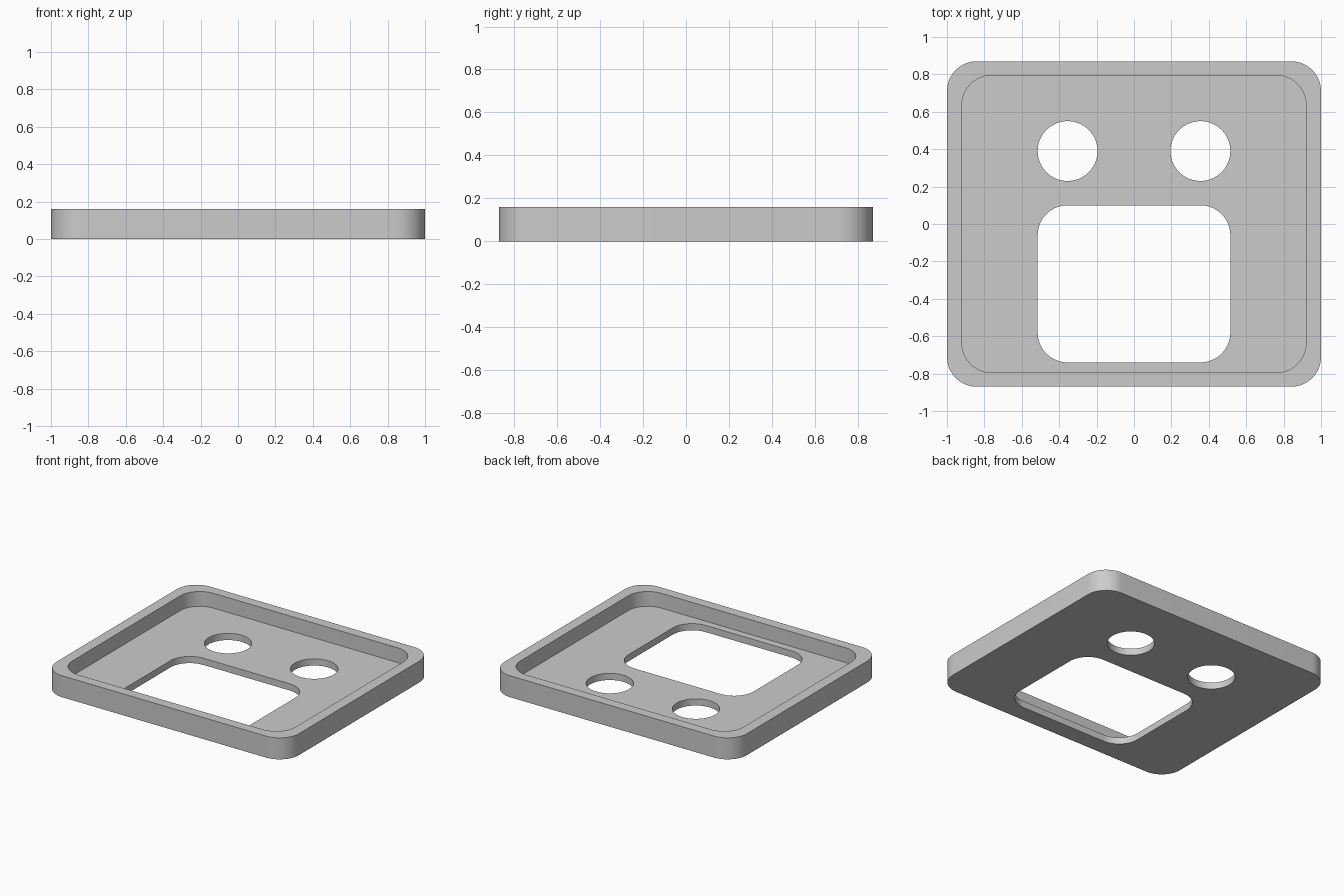
import bpy, bmesh, math

if "Cube" in bpy.data.objects:
    bpy.data.objects.remove(bpy.data.objects["Cube"])

CORNER = 0.16      # corner radius shared by all rounded outlines
HEIGHT = 0.16
FLOOR = 0.05


def rounded_prism(name, x0, x1, y0, y1, z0, z1, r=CORNER, steps=16):
    """Vertical prism with a rounded rectangle outline (a circle if r is half the width)."""
    bm = bmesh.new()
    corners = [(x1 - r, y1 - r), (x0 + r, y1 - r), (x0 + r, y0 + r), (x1 - r, y0 + r)]
    verts = []
    for q, (cx, cy) in enumerate(corners):
        for i in range(steps + 1):
            a = math.pi / 2 * (q + i / steps)
            verts.append(bm.verts.new((cx + r * math.cos(a), cy + r * math.sin(a), z0)))
    bmesh.ops.remove_doubles(bm, verts=verts, dist=1e-5)
    face = bm.faces.new(list(bm.verts))
    top = bmesh.ops.extrude_face_region(bm, geom=[face])["geom"]
    bmesh.ops.translate(bm, vec=(0, 0, z1 - z0),
                        verts=[v for v in top if isinstance(v, bmesh.types.BMVert)])
    bmesh.ops.recalc_face_normals(bm, faces=bm.faces)
    mesh = bpy.data.meshes.new(name)
    bm.to_mesh(mesh)
    bm.free()
    obj = bpy.data.objects.new(name, mesh)
    bpy.context.collection.objects.link(obj)
    return obj


grey = bpy.data.materials.new("grey")
grey.diffuse_color = (0.6, 0.6, 0.6, 1)
grey.use_nodes = True
grey.node_tree.nodes["Principled BSDF"].inputs["Base Color"].default_value = grey.diffuse_color

# Outer body
tray = rounded_prism("tray", -1, 1, -0.87, 0.87, 0, HEIGHT)
tray.data.materials.append(grey)

# Recess, large window and two round holes
cutters = [
    rounded_prism("recess_cutter", -0.92, 0.92, -0.795, 0.795, FLOOR, 0.4),
    rounded_prism("window_cutter", -0.515, 0.515, -0.74, 0.10, -0.2, 0.3),
]
for side in (-1, 1):
    cx, cy, r = side * 0.355, 0.39, 0.16
    cutters.append(rounded_prism("round_hole_cutter", cx - r, cx + r, cy - r, cy + r,
                                 -0.2, 0.3, r))

bpy.context.view_layer.objects.active = tray
tray.select_set(True)
for cutter in cutters:
    cutter.hide_render = True
    cut = tray.modifiers.new("cut", 'BOOLEAN')
    cut.operation = 'DIFFERENCE'
    cut.solver = 'EXACT'
    cut.object = cutter
    bpy.ops.object.modifier_apply(modifier=cut.name)
    bpy.data.objects.remove(cutter)

bpy.ops.object.shade_smooth_by_angle(angle=math.radians(30))
